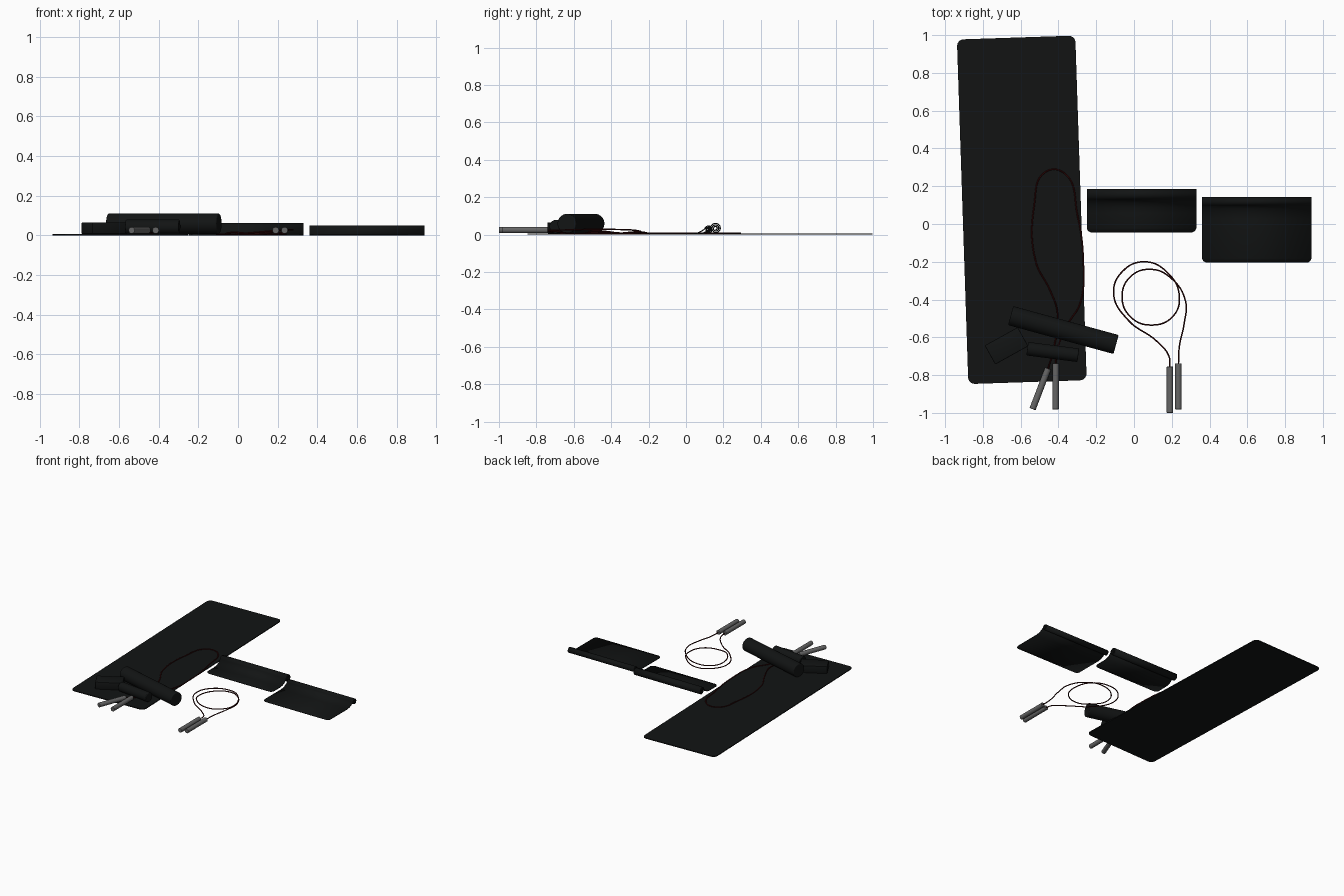
import bpy, bmesh, math
from mathutils import Vector, Matrix

if "Cube" in bpy.data.objects:
    bpy.data.objects.remove(bpy.data.objects["Cube"])


def material(name, rgb):
    m = bpy.data.materials.new(name)
    m.diffuse_color = (*rgb, 1)
    m.use_nodes = True
    m.node_tree.nodes["Principled BSDF"].inputs["Base Color"].default_value = m.diffuse_color
    return m


BLACK = material("black_foam", (0.006, 0.007, 0.007))
CORD = material("dark_red_cord", (0.03, 0.002, 0.002))
GREY = material("handle_grey", (0.13, 0.13, 0.13))


def finish(ob, mat):
    ob.data.materials.append(mat)
    bpy.ops.object.select_all(action='DESELECT')
    ob.select_set(True)
    bpy.context.view_layer.objects.active = ob
    if ob.type == 'MESH':
        bpy.ops.object.shade_smooth_by_angle(angle=math.radians(40))


def from_bmesh(name, bm, mat):
    bmesh.ops.recalc_face_normals(bm, faces=bm.faces)
    me = bpy.data.meshes.new(name)
    bm.to_mesh(me)
    bm.free()
    ob = bpy.data.objects.new(name, me)
    bpy.context.collection.objects.link(ob)
    finish(ob, mat)
    return ob


def rod(name, a, b, r, mat, bevel):
    a, b = Vector(a), Vector(b)
    d = b - a
    bpy.ops.mesh.primitive_cylinder_add(vertices=40, radius=r, depth=d.length, location=(a + b) / 2)
    ob = bpy.context.object
    ob.name = name
    ob.rotation_euler = d.to_track_quat('Z', 'Y').to_euler()
    mod = ob.modifiers.new("rim", 'BEVEL')
    mod.width, mod.segments, mod.limit_method = bevel, 3, 'ANGLE'
    finish(ob, mat)
    return ob


def cord(name, pts, r):
    cu = bpy.data.curves.new(name, 'CURVE')
    cu.dimensions = '3D'
    cu.bevel_depth, cu.bevel_resolution, cu.resolution_u = r, 2, 8
    cu.use_fill_caps = True
    sp = cu.splines.new('BEZIER')
    sp.bezier_points.add(len(pts) - 1)
    for p, co in zip(sp.bezier_points, pts):
        p.co = co
        p.handle_left_type = p.handle_right_type = 'AUTO'
    ob = bpy.data.objects.new(name, cu)
    bpy.context.collection.objects.link(ob)
    finish(ob, CORD)


def box(name, size, loc, angle, vertical_round, edge_round):
    bm = bmesh.new()
    bmesh.ops.create_cube(bm, size=1)
    bmesh.ops.scale(bm, vec=size, verts=bm.verts)
    if vertical_round:
        es = [e for e in bm.edges if abs(e.verts[0].co.z - e.verts[1].co.z) > 1e-5]
        bmesh.ops.bevel(bm, geom=es, offset=vertical_round, segments=6, profile=0.5, affect='EDGES')
    if edge_round:
        bmesh.ops.bevel(bm, geom=bm.edges[:], offset=edge_round, segments=2, profile=0.5, affect='EDGES')
    bmesh.ops.transform(bm, verts=bm.verts,
                        matrix=Matrix.Translation(loc) @ Matrix.Rotation(math.radians(angle), 4, 'Z'))
    return from_bmesh(name, bm, BLACK)


def rolled_sheet(name, x0, x1, y0, y1, r):
    # flat sheet that lifts up and winds into a spiral at the back
    t = 0.006
    cy, cz = y1 - r, r + 0.003
    path = [(y0, t / 2), (y0 + 0.008, t / 2), (y0 + 0.022, t / 2), (cy - r - 0.07, t / 2),
            (cy - r - 0.04, 0.007), (cy - r - 0.015, 0.018)]
    n, turns = 84, 2.75
    for i in range(n + 1):
        f = i / n
        a = math.pi * 0.95 - f * turns * math.tau
        rr = (r - t / 2) * (1 - 0.8 * f)
        path.append((cy + rr * math.cos(a), cz + rr * math.sin(a)))
    bm = bmesh.new()
    rows = []
    for i, (y, z) in enumerate(path):
        inset = (0.022, 0.007, 0)[min(i, 2)]
        rows.append([bm.verts.new((x0 + inset, y, z)), bm.verts.new((x1 - inset, y, z))])
    for a, b in zip(rows, rows[1:]):
        bm.faces.new((a[0], a[1], b[1], b[0]))
    ob = from_bmesh(name, bm, BLACK)
    mod = ob.modifiers.new("thickness", 'SOLIDIFY')
    mod.thickness, mod.offset = t, 0


# large exercise mat
box("exercise_mat", (0.627, 1.825, 0.007), (-0.594, 0.075, 0.0035), 1.9, 0.035, 0)

# two half-rolled small mats
rolled_sheet("small_rolled_mat_left", -0.25, 0.33, -0.045, 0.19, 0.031)
rolled_sheet("small_rolled_mat_right", 0.36, 0.94, -0.205, 0.145, 0.024)

# foam rollers and block on the mat
rod("foam_roller", (-0.653, -0.485, 0.059), (-0.095, -0.638, 0.059), 0.052, BLACK, 0.006)
rod("short_roller", (-0.565, -0.66, 0.043), (-0.295, -0.695, 0.043), 0.036, BLACK, 0.005)
box("foam_block", (0.2, 0.115, 0.058), (-0.675, -0.645, 0.036), 29, 0, 0.005)

# skipping rope handles
for name, a, b in (
    ("rope_one_handle_left", (0.19, -1.0, 0.025), (0.19, -0.755, 0.025)),
    ("rope_one_handle_right", (0.235, -0.982, 0.025), (0.235, -0.738, 0.025)),
    ("rope_two_handle_left", (-0.537, -0.98, 0.025), (-0.455, -0.765, 0.025)),
    ("rope_two_handle_right", (-0.415, -0.982, 0.025), (-0.415, -0.738, 0.025)),
):
    rod(name, a, b, 0.017, GREY, 0.003)

# coiled skipping rope on the floor
low, high = 0.006, 0.015
cord("rope_one_cord", [
    (0.19, -0.77, 0.025), (0.185, -0.70, 0.018), (0.12, -0.62, low), (-0.03, -0.51, low),
    (-0.108, -0.37, low), (-0.06, -0.25, low), (0.06, -0.2, low), (0.18, -0.26, high),
    (0.24, -0.38, low), (0.205, -0.49, low), (0.09, -0.535, low), (-0.02, -0.49, high),
    (-0.063, -0.385, low), (-0.02, -0.28, low), (0.09, -0.24, high), (0.2, -0.29, high + 0.01),
    (0.273, -0.41, 0.028), (0.265, -0.53, 0.028), (0.24, -0.65, 0.025), (0.235, -0.75, 0.025)], 0.004)

# skipping rope looped over the mat
z = 0.0085
cord("rope_two_cord", [
    (-0.458, -0.775, 0.025), (-0.43, -0.68, z), (-0.405, -0.47, 0.02), (-0.445, -0.35, z),
    (-0.52, -0.2, z), (-0.528, 0.1, z), (-0.47, 0.275, z), (-0.37, 0.27, z), (-0.3, 0.05, z),
    (-0.268, -0.2, z), (-0.285, -0.42, z), (-0.35, -0.53, z), (-0.41, -0.68, z),
    (-0.415, -0.75, 0.025)], 0.004)
